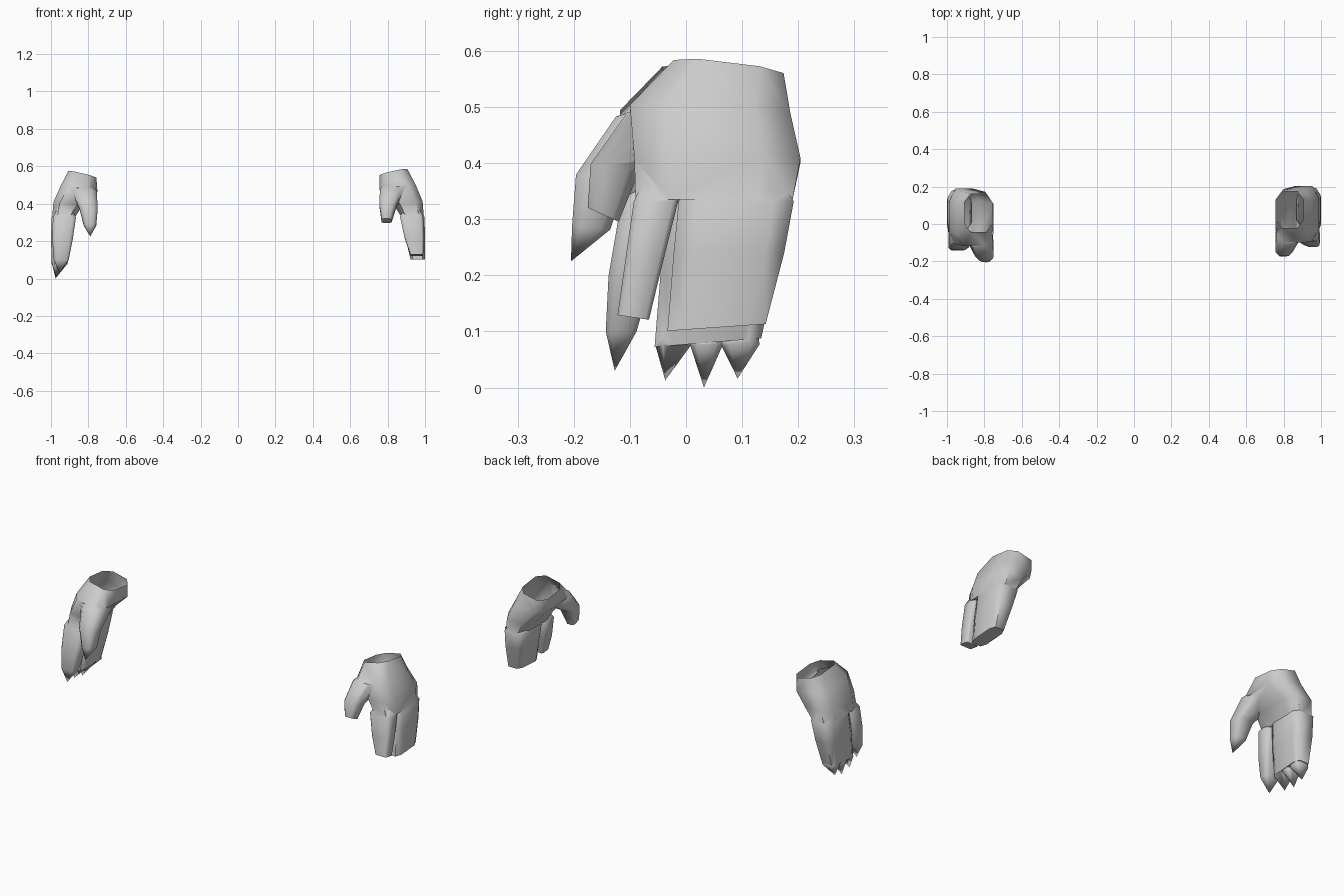
import bpy, bmesh, math

if "Cube" in bpy.data.objects:
    bpy.data.objects.remove(bpy.data.objects["Cube"])


def loft(name, side, rings, c=0.5, tip=None):
    """Skin eight-sided rings (x0, x1, y0, y1, z, dz/dx, dz/dy); optional pointed end."""
    bm = bmesh.new()
    shape = [(1, -c), (1, c), (c, 1), (-c, 1), (-1, c), (-1, -c), (-c, -1), (c, -1)]
    loops = []
    for x0, x1, y0, y1, z, sx, sy in rings:
        cx, cy, rx, ry = (x0 + x1) / 2, (y0 + y1) / 2, (x1 - x0) / 2, (y1 - y0) / 2
        loops.append([bm.verts.new((side * (cx + u * rx), cy + v * ry,
                                    z + u * rx * sx + v * ry * sy)) for u, v in shape])
    for a, b in zip(loops, loops[1:]):
        for i in range(8):
            j = (i + 1) % 8
            bm.faces.new((a[i], a[j], b[j], b[i]))
    bm.faces.new(loops[0])
    if tip:
        t = bm.verts.new((side * tip[0], tip[1], tip[2]))
        for i in range(8):
            bm.faces.new((loops[-1][i], loops[-1][(i + 1) % 8], t))
    else:
        bm.faces.new(loops[-1])
    bmesh.ops.recalc_face_normals(bm, faces=bm.faces)
    me = bpy.data.meshes.new(name)
    bm.to_mesh(me)
    bm.free()
    ob = bpy.data.objects.new(name, me)
    bpy.context.collection.objects.link(ob)
    return ob


def fuse(palm, parts):
    """Union the fingers into the palm, open the wrist and smooth."""
    bpy.context.view_layer.objects.active = palm
    for p in parts:
        m = palm.modifiers.new("join", 'BOOLEAN')
        m.operation, m.object, m.solver = 'UNION', p, 'EXACT'
        bpy.ops.object.modifier_apply(modifier=m.name)
        bpy.data.objects.remove(p)
    bm = bmesh.new()
    bm.from_mesh(palm.data)
    top = [f for f in bm.faces if f.normal.z > 0.85 and f.calc_center_median().z > 0.535]
    bmesh.ops.delete(bm, geom=top, context='FACES')
    bm.to_mesh(palm.data)
    bm.free()
    bpy.ops.object.select_all(action='DESELECT')
    palm.select_set(True)
    bpy.ops.object.shade_smooth_by_angle(angle=math.radians(62))


# Blunt hand: palm, mitten of three fingers, index finger, thumb
palm = loft("blunt_hand", 1, [
    (.757, .905, -.022, .174, .563, .22, -.12),
    (.756, .948, -.1, .186, .49, .12, -.05),
    (.830, .987, -.092, .204, .405, .1, 0),
    (.870, .993, -.090, .190, .335, 0, 0)], .56)
mitten = loft("mitten", 1, [
    (.89, .975, .01, .17, .37, 0, 0),
    (.868, .996, -.013, .192, .332, 0, 0),
    (.89, 1.0, -.022, .175, .24, 0, 0),
    (.922, 1.0, -.033, .142, .107, 0, .07)], .66)
index = loft("index_finger", 1, [
    (.89, .97, -.075, -.03, .37, 0, 0),
    (.866, .990, -.093, -.014, .332, 0, 0),
    (.89, .994, -.109, -.042, .22, 0, 0),
    (.922, .99, -.122, -.066, .125, 0, -.15)], .76)
thumb = loft("thumb", 1, [
    (.790, .870, -.04, .05, .515, .1, 0),
    (.759, .890, -.105, .02, .468, 0, -.35),
    (.756, .848, -.170, -.085, .39, 0, -.2),
    (.768, .822, -.175, -.12, .308, 0, -.45)], .56)
fuse(palm, [mitten, index, thumb])

# Clawed hand, on the other side
palm = loft("clawed_hand", -1, [
    (.757, .907, -.042, .160, .552, .24, -.1),
    (.752, .948, -.118, .172, .48, .12, -.05),
    (.830, .987, -.107, .190, .400, .1, 0),
    (.870, .993, -.107, .175, .33, 0, 0)], .56)
mitten = loft("mitten", -1, [
    (.89, .975, -.005, .155, .365, 0, 0),
    (.868, .996, -.03, .178, .327, 0, 0),
    (.885, 1.0, -.044, .163, .22, 0, 0),
    (.912, .996, -.056, .134, .08, 0, .08)], .66)
index = loft("index_finger", -1, [
    (.89, .97, -.09, -.045, .365, 0, 0),
    (.866, .990, -.116, -.031, .327, 0, 0),
    (.885, .992, -.138, -.06, .2, 0, 0),
    (.905, .985, -.143, -.088, .1, 0, 0)], .7, (.955, -.127, .03))
thumb = loft("thumb", -1, [
    (.790, .870, -.055, .035, .505, .1, 0),
    (.756, .890, -.125, .005, .46, 0, -.35),
    (.750, .848, -.196, -.105, .375, 0, -.1),
    (.758, .825, -.203, -.135, .285, 0, -.1)], .56, (.79, -.205, .225))
claws = [loft("claw", -1, [
    (.922, .986, y0 + .004, y1 - .004, .11, 0, 0),
    (.914, .994, y0, y1, .077, 0, 0)], .6, (.975, ty, tz))
    for y0, y1, ty, tz in [(-.055, .010, -.037, .013),
                           (.007, .066, .032, .0),
                           (.062, .131, .092, .016)]]
fuse(palm, [mitten, index, thumb] + claws)
